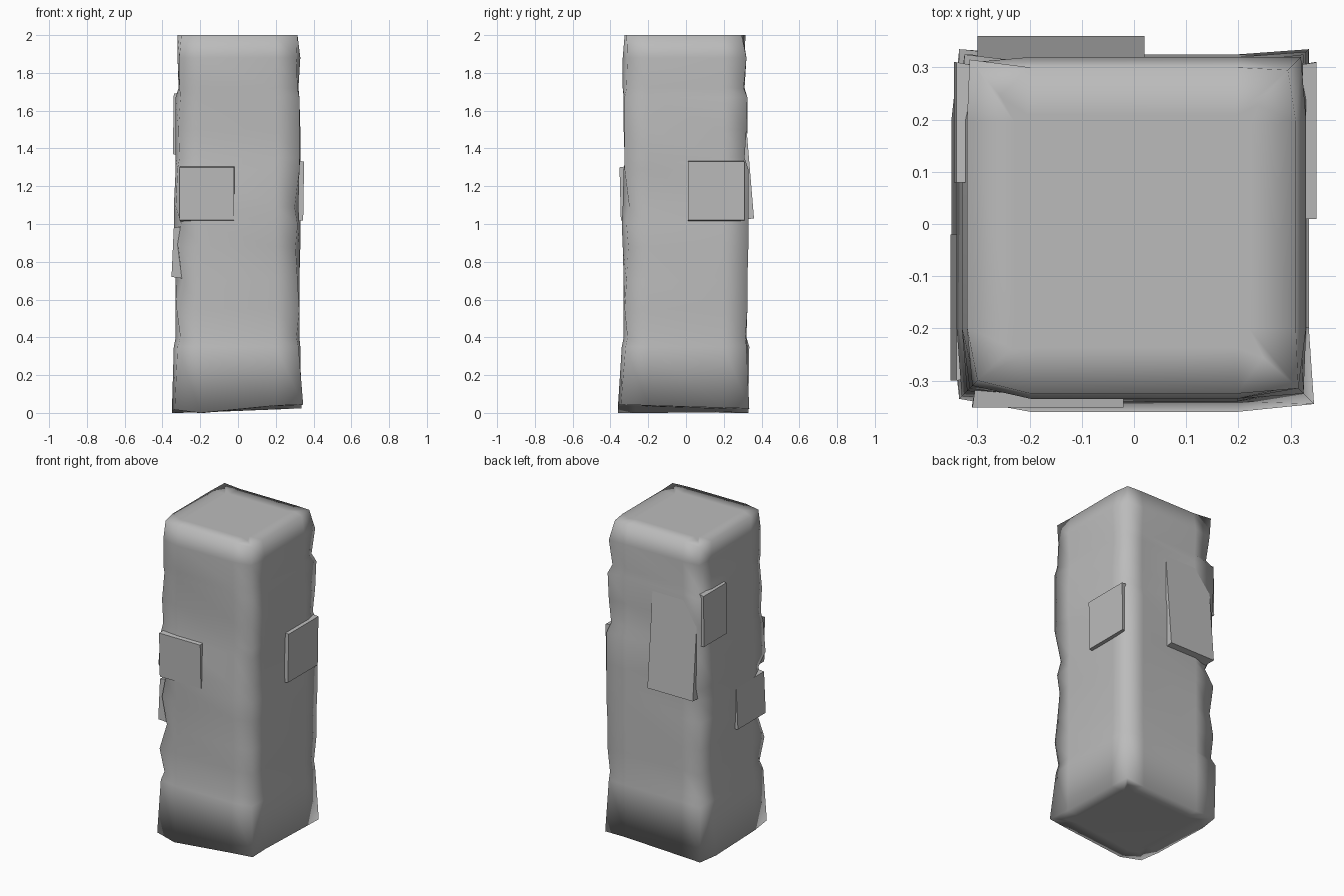
import bpy
import bmesh
from mathutils import Vector

cube = bpy.data.objects.get("Cube")
if cube:
    bpy.data.objects.remove(cube, do_unlink=True)

stone = bpy.data.materials.new("grey stone")
stone.use_nodes = True
stone_colour = (0.5, 0.5, 0.5, 1.0)
stone.diffuse_color = stone_colour
stone.node_tree.nodes["Principled BSDF"].inputs["Base Color"].default_value = stone_colour


def add_object(name, bm, smooth_angle=None):
    """Turn a bmesh into a smooth shaded stone object."""
    bmesh.ops.recalc_face_normals(bm, faces=bm.faces)
    mesh = bpy.data.meshes.new(name)
    bm.to_mesh(mesh)
    bm.free()
    mesh.materials.append(stone)
    mesh.shade_smooth()
    obj = bpy.data.objects.new(name, mesh)
    bpy.context.collection.objects.link(obj)
    if smooth_angle is not None:
        bpy.ops.object.select_all(action="DESELECT")
        obj.select_set(True)
        bpy.context.view_layer.objects.active = obj
        bpy.ops.object.shade_smooth_by_angle(angle=smooth_angle)
    return obj


# Courses of worn blocks: height, reach of each face (left edge, front, right
# edge, back), then reach of the four corners, all in hundredths
courses = [
    (200, (32, 32.5, 31, 30), (30, 31.5, 29.5, 31.5)),
    (188, (32, 33.5, 33, 32), (31, 31, 32, 31)),
    (172, (31.5, 33.5, 32, 31), (31, 31.5, 30.5, 29.5)),
    (167, (33, 33, 32, 31), (30.5, 32.5, 32.5, 32.5)),
    (150, (33, 33, 33, 31), (31.5, 32.5, 32, 32.5)),
    (135, (33, 32, 33, 31), (31, 32.5, 31, 32)),
    (129, (33, 33, 32.5, 32), (32, 32.5, 33, 32)),
    (109, (34, 33.5, 32, 32), (33, 30, 33, 32)),
    (100, (34, 34, 32.5, 32), (30, 31.5, 33, 29)),
    (88, (34, 33.5, 32.5, 32), (31.5, 30.5, 33, 32.5)),
    (70, (33, 33, 32.5, 32), (29.5, 31.5, 32.5, 31)),
    (55, (33, 33, 32.5, 32), (32.5, 32.5, 32.5, 32.5)),
    (40, (33, 33, 32.5, 32), (30.5, 31, 31.5, 31.5)),
    (35, (34, 34, 33, 32.5), (32, 32, 32, 33.5)),
    (2, (35, 36, 33.5, 32.5), (33.5, 34.5, 33.5, 33)),
]
# Outward directions of the faces and of the corner at the start of each face
faces_out = [Vector(d) for d in ((-1, 0), (0, -1), (1, 0), (0, 1))]
corners_out = [faces_out[i - 1] + faces_out[i] for i in range(4)]
corners_out = corners_out[1:] + corners_out[:1]


def course_ring(bm, height, reach, corners):
    """One square outline: every corner followed by two points on the next face."""
    ring = []
    for i in range(4):
        side = (i + 1) % 4
        corner = corners_out[i] * corners[i]
        along = corners_out[(i + 1) % 4] - corners_out[i]
        points = [corner]
        for t in (-0.3, 0.3):
            points.append(faces_out[side] * reach[side] + along * (t * 33))
        ring += [bm.verts.new((p.x / 100, p.y / 100, height / 100)) for p in points]
    return ring


# Pillar body lofted through the courses
bm = bmesh.new()
rings = [course_ring(bm, *course) for course in courses]
count = len(rings[0])
for upper, lower in zip(rings, rings[1:]):
    for i in range(count):
        j = (i + 1) % count
        bm.faces.new((upper[i], upper[j], lower[j], lower[i]))
caps = [bm.faces.new(rings[0]), bm.faces.new(rings[-1])]
# Uneven foot: lowest at the front left, raised at the front right
for v in rings[-1]:
    v.co.z = max(0.0, 0.02 + 0.04 * v.co.x - 0.03 * v.co.y)
rings[-1][1].co.z = 0.0
bmesh.ops.recalc_face_normals(bm, faces=bm.faces)
bmesh.ops.inset_individual(bm, faces=caps, thickness=0.09)
add_object("pillar_body", bm)


def slab(name, out, span, heights, top_reach, low_reach, taper=0.012):
    """Raised slab on one face, leaning from its top reach to its low reach."""
    out = Vector(out)
    side = Vector((abs(out.y), abs(out.x)))
    bm = bmesh.new()
    outer, inner = [], []
    for h, reach in zip(heights, (low_reach, top_reach)):
        for s in span:
            p = out * reach + side * s
            outer.append(bm.verts.new((p.x, p.y, h)))
            q = out * 0.27 + side * s * 0.96
            inner.append(bm.verts.new((q.x, q.y, h + taper * (1 if h > heights[0] else -1))))
    order = (0, 1, 3, 2)
    front = [outer[i] for i in order]
    back = [inner[i] for i in order]
    bm.faces.new(front)
    bm.faces.new(back[::-1])
    for i in range(4):
        j = (i + 1) % 4
        bm.faces.new((front[i], back[i], back[j], front[j]))
    return add_object(name, bm, 0.6)


# Raised slabs where blocks stand proud of the pillar
slab("back_slab", (0, 1), (-0.30, 0.02), (1.03, 1.69), 0.305, 0.36)
slab("right_edge_slab", (1, 0), (0.01, 0.31), (1.02, 1.33), 0.35, 0.345)
slab("upper_left_edge_slab", (-1, 0), (0.08, 0.31), (1.37, 1.69), 0.34, 0.345)
slab("lower_left_edge_slab", (-1, 0), (-0.30, -0.02), (0.72, 0.98), 0.34, 0.352)
slab("front_slab", (0, -1), (-0.31, -0.02), (1.02, 1.30), 0.352, 0.345)
